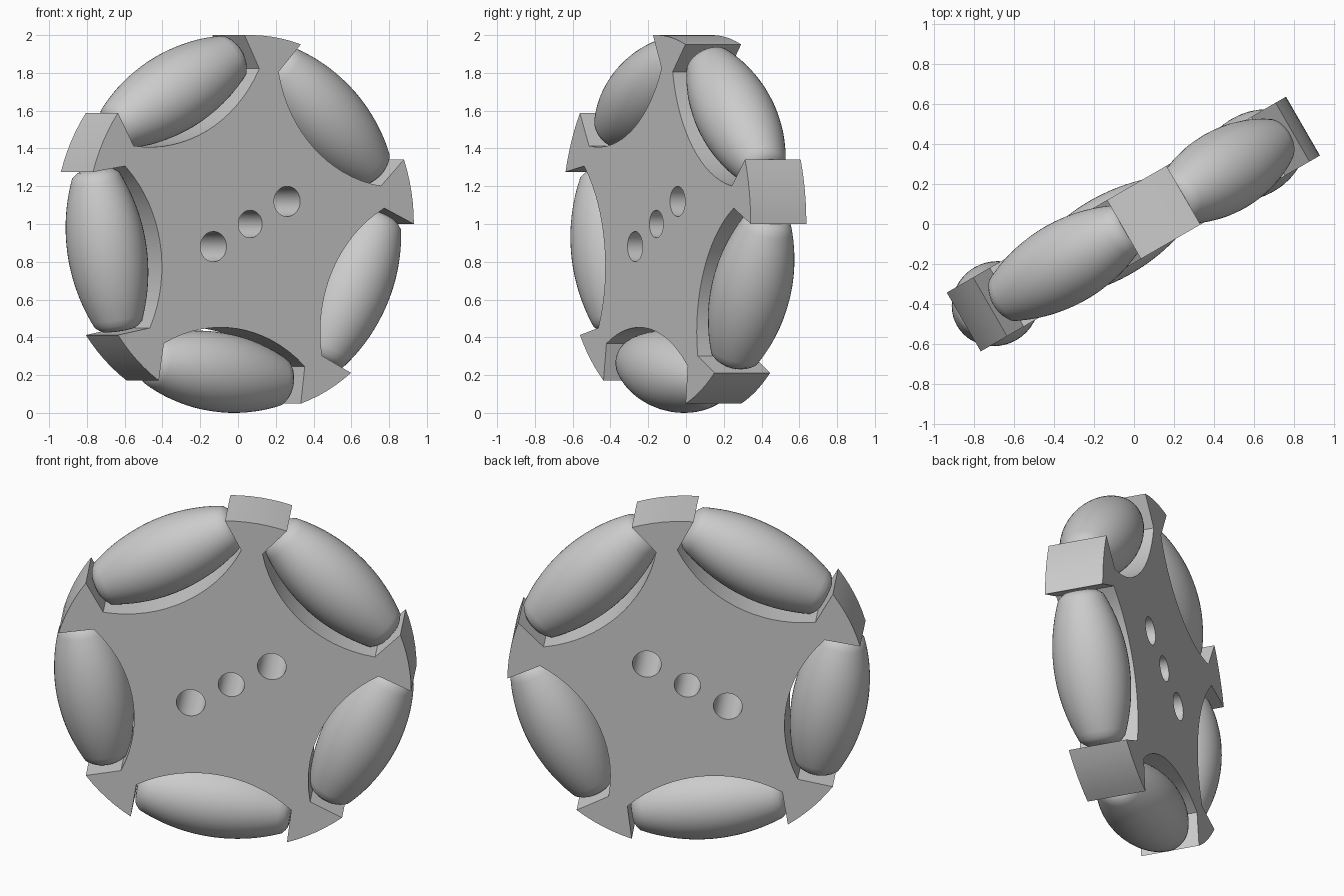
import bpy, bmesh
from math import sin, cos, pi, radians, sqrt
from mathutils import Matrix, Vector

cube = bpy.data.objects.get("Cube")
if cube:
    bpy.data.objects.remove(cube, do_unlink=True)

grey = bpy.data.materials.new("plain grey")
grey.use_nodes = True
grey.diffuse_color = (0.6, 0.6, 0.6, 1)
grey.node_tree.nodes["Principled BSDF"].inputs["Base Color"].default_value = (0.6, 0.6, 0.6, 1)

# Wheel frame: local x and y lie in the wheel, local z is the axle
wheel = (Matrix.Translation((-0.02, -0.01, 1.0))
         @ Matrix.Rotation(radians(30), 4, 'Z') @ Matrix.Rotation(radians(90), 4, 'X'))
THICK = 0.34
AXIS_R = 0.79       # distance of roller axes from the axle
BULGE = 0.21        # roller radius at the middle
SLOT = 0.435        # half length of a roller pocket
FLOOR, NECK = 0.56, 0.70
FIRST_ARM, STEP = 10, 72


def make_object(name, bm, matrix):
    bmesh.ops.recalc_face_normals(bm, faces=bm.faces)
    mesh = bpy.data.meshes.new(name)
    bm.to_mesh(mesh)
    bm.free()
    mesh.materials.append(grey)
    ob = bpy.data.objects.new(name, mesh)
    bpy.context.collection.objects.link(ob)
    ob.matrix_world = matrix
    return ob


def smooth(ob, angle):
    bpy.ops.object.select_all(action='DESELECT')
    ob.select_set(True)
    bpy.context.view_layer.objects.active = ob
    bpy.ops.object.shade_smooth_by_angle(angle=radians(angle))


# Hub outline: curved claw tips alternating with arc-bottomed pockets
outline = []
sag = NECK - FLOOR
arc_r = (SLOT ** 2 + sag ** 2) / (2 * sag)
for i in range(5):
    arm = FIRST_ARM + STEP * i
    for k in range(7):
        a = radians(arm - 10 + 20 * k / 6)
        outline.append(Vector((cos(a), sin(a), 0)))
    turn = Matrix.Rotation(radians(arm + STEP / 2 - 90), 3, 'Z')
    for k in range(17):
        s = SLOT * (1 - k / 8)
        y = FLOOR + arc_r - sqrt(arc_r ** 2 - s ** 2)
        outline.append(turn @ Vector((s, y, 0)))

bm = bmesh.new()
face = bm.faces.new([bm.verts.new(p - Vector((0, 0, THICK / 2))) for p in outline])
ext = bmesh.ops.extrude_face_region(bm, geom=[face])
bmesh.ops.translate(bm, vec=(0, 0, THICK),
                    verts=[v for v in ext["geom"] if isinstance(v, bmesh.types.BMVert)])
hub = make_object("hub", bm, wheel)

# Three bolt holes in a slanted row
line = Vector((cos(radians(28)), sin(radians(28)), 0))
bm = bmesh.new()
for offset, radius in ((-0.255, 0.08), (0, 0.073), (0.255, 0.08)):
    bmesh.ops.create_cone(bm, cap_ends=True, segments=32, radius1=radius, radius2=radius,
                          depth=1, matrix=Matrix.Translation(line * offset))
cutter = make_object("hole_cutter", bm, wheel)
cutter.hide_render = True
cut = hub.modifiers.new("holes", 'BOOLEAN')
cut.operation = 'DIFFERENCE'
cut.solver = 'EXACT'
cut.object = cutter
bpy.context.view_layer.objects.active = hub
bpy.ops.object.modifier_apply(modifier=cut.name)
bpy.data.objects.remove(cutter, do_unlink=True)
smooth(hub, 20)

# Barrel rollers whose bulge follows the wheel's rim
END = 0.40
half = [(END * k / 12, BULGE - 1 + sqrt(1 - (END * k / 12) ** 2)) for k in range(13)]
half += [(0.418, 0.105), (0.428, 0.088), (0.432, 0.065), (0.432, 0)]
profile = [(-x, r) for x, r in reversed(half[1:])] + half
for i in range(5):
    bm = bmesh.new()
    verts = [bm.verts.new((x, r, 0)) for x, r in profile]
    edges = [bm.edges.new(pair) for pair in zip(verts, verts[1:])]
    bmesh.ops.spin(bm, geom=verts + edges, axis=(1, 0, 0), cent=(0, 0, 0),
                   angle=2 * pi, steps=48)
    bmesh.ops.remove_doubles(bm, verts=bm.verts, dist=0.0005)
    turn = Matrix.Rotation(radians(FIRST_ARM + STEP * (i + 0.5) - 90), 4, 'Z')
    roller = make_object(f"roller_{i + 1}", bm,
                         wheel @ turn @ Matrix.Translation((0, AXIS_R, 0)))
    smooth(roller, 40)
